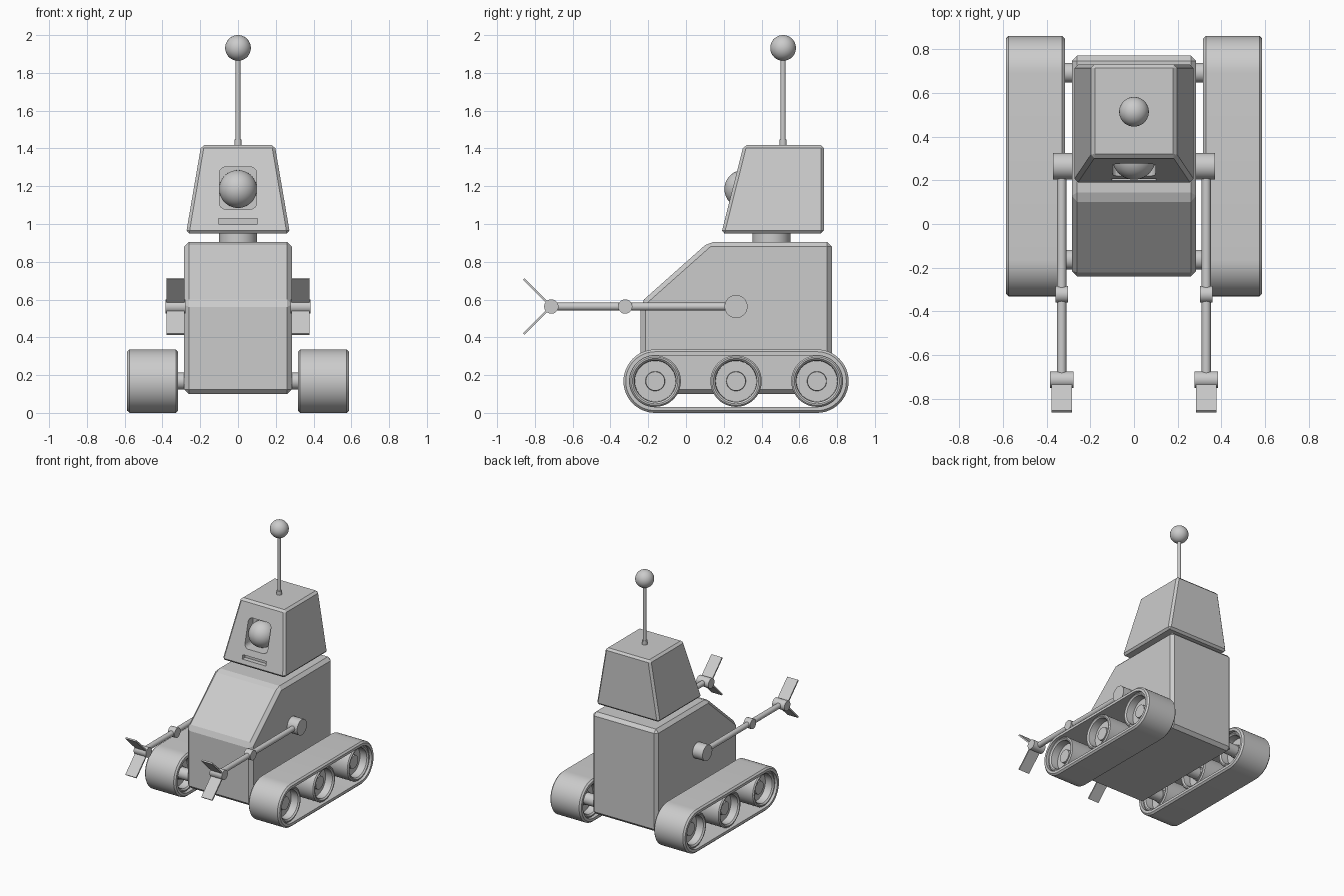
import bpy, bmesh
from math import pi, cos, sin, radians
from mathutils import Matrix, Vector

if "Cube" in bpy.data.objects:
    bpy.data.objects.remove(bpy.data.objects["Cube"])


def finish(name, bm, smooth=True):
    bmesh.ops.recalc_face_normals(bm, faces=bm.faces)
    me = bpy.data.meshes.new(name)
    bm.to_mesh(me)
    bm.free()
    ob = bpy.data.objects.new(name, me)
    bpy.context.collection.objects.link(ob)
    bpy.ops.object.select_all(action='DESELECT')
    bpy.context.view_layer.objects.active = ob
    ob.select_set(True)
    if smooth:
        bpy.ops.object.shade_smooth_by_angle(angle=radians(35))
    return ob


def sweep(name, section, loc, half=0, segs=48, closed=False):
    """Turn (x, radius) points about an x axis; half > 0 stretches it into a belt loop."""
    bm = bmesh.new()
    path = []
    for i in range(segs + 1 if not half else segs + 2):
        if half:
            j = i if i <= segs // 2 else i - 1
            c = half if i <= segs // 2 else -half
        else:
            j, c = i, 0
            if i == segs:
                break
        a = -pi / 2 + 2 * pi * j / segs
        path.append((c, cos(a), sin(a)))
    rings = [[bm.verts.new(Vector(loc) + Vector((x, c + r * u, r * v))) for c, u, v in path]
             for x, r in section]
    n = len(path)
    for k in range(len(rings) if closed else len(rings) - 1):
        p, q = rings[k], rings[(k + 1) % len(rings)]
        for i in range(n):
            bm.faces.new((p[i], p[(i + 1) % n], q[(i + 1) % n], q[i]))
    if not closed:
        bm.faces.new(rings[0])
        bm.faces.new(rings[-1])
    return finish(name, bm)


def rod(name, a, b, r, segs=32):
    a, b = Vector(a), Vector(b)
    d = b - a
    m = Matrix.Translation((a + b) / 2) @ d.to_track_quat('Z', 'Y').to_matrix().to_4x4()
    bm = bmesh.new()
    bmesh.ops.create_cone(bm, cap_ends=True, segments=segs, radius1=r, radius2=r,
                          depth=d.length, matrix=m)
    return finish(name, bm)


def ball(name, loc, r):
    bm = bmesh.new()
    bmesh.ops.create_uvsphere(bm, u_segments=40, v_segments=24, radius=r,
                              matrix=Matrix.Translation(loc))
    return finish(name, bm)


def loft(name, p, q, bevel=0):
    """Solid between two matching outlines, with chamfered edges."""
    bm = bmesh.new()
    a = [bm.verts.new(v) for v in p]
    b = [bm.verts.new(v) for v in q]
    bm.faces.new(a)
    bm.faces.new(b)
    for i in range(len(a)):
        j = (i + 1) % len(a)
        bm.faces.new((a[i], a[j], b[j], b[i]))
    bmesh.ops.recalc_face_normals(bm, faces=bm.faces)
    if bevel:
        bmesh.ops.bevel(bm, geom=bm.edges[:], offset=bevel, segments=1,
                        affect='EDGES', profile=0.5)
    return finish(name, bm, smooth=False)


def cut(target, cutter):
    mod = target.modifiers.new("cut", 'BOOLEAN')
    mod.object = cutter
    mod.operation = 'DIFFERENCE'
    mod.solver = 'EXACT'
    bpy.context.view_layer.objects.active = target
    bpy.ops.object.modifier_apply(modifier=mod.name)
    bpy.data.objects.remove(cutter)


def rounded_rect(hx, z0, z1, r, y):
    pts = []
    for cx, cz, a0 in ((hx - r, z1 - r, 0), (r - hx, z1 - r, 90),
                       (r - hx, z0 + r, 180), (hx - r, z0 + r, 270)):
        for k in range(7):
            a = radians(a0 + 15 * k)
            pts.append((cx + r * cos(a), y, cz + r * sin(a)))
    return pts


# Body with sloped chest
side = [(-0.24, 0.10), (0.772, 0.10), (0.772, 0.905), (0.12, 0.905), (-0.24, 0.585)]
loft("body", [(-0.285, y, z) for y, z in side], [(0.285, y, z) for y, z in side], 0.025)

# Neck
rod("neck", (0, 0.452, 0.88), (0, 0.452, 0.98), 0.1, 48)

# Tapered head with eye window and mouth slot
head = loft("head",
            [(-0.275, 0.187, 0.95), (0.275, 0.187, 0.95), (0.275, 0.73, 0.95), (-0.275, 0.73, 0.95)],
            [(-0.195, 0.305, 1.417), (0.195, 0.305, 1.417), (0.195, 0.73, 1.417), (-0.195, 0.73, 1.417)],
            0.016)
cut(head, loft("window_cutter", rounded_rect(0.099, 1.078, 1.302, 0.035, 0.1),
               rounded_rect(0.099, 1.078, 1.302, 0.035, 0.33)))
cut(head, loft("mouth_cutter", rounded_rect(0.103, 0.998, 1.03, 0.003, 0.1),
               rounded_rect(0.103, 0.998, 1.03, 0.003, 0.235)))
ball("eye", (0, 0.303, 1.185), 0.1)

# Antenna
rod("antenna_base", (0, 0.514, 1.41), (0, 0.514, 1.448), 0.019)
rod("antenna_rod", (0, 0.514, 1.44), (0, 0.514, 1.9), 0.013)
ball("antenna_ball", (0, 0.514, 1.932), 0.068)

# Cross-sections of belt and dished wheel as (x, radius)
W, RO, RI, C = 0.135, 0.168, 0.136, 0.012
belt = [(-W, RI), (-W, RO - C), (-W + C, RO), (W - C, RO), (W, RO - C), (W, RI)]
half_wheel = [(0.075, 0.05), (0.05, 0.052), (0.05, 0.108), (0.108, 0.11), (0.118, 0.12), (0.118, 0.128), (0.11, 0.136)]
wheel = [(-x, r) for x, r in half_wheel] + half_wheel[::-1]

# Running gear and arms on both sides
AY, AZ = 0.265, 0.563
for s, side_name in ((-1, "left"), (1, "right")):
    sweep(side_name + "_track", belt, (s * 0.452, AY, 0.168), half=0.428, closed=True)
    for i in range(3):
        y = AY + 0.428 * (i - 1)
        sweep(f"{side_name}_wheel_{i + 1}", wheel, (s * 0.452, y, 0.168))
        rod(f"{side_name}_axle_{i + 1}", (s * 0.25, y, 0.168), (s * 0.43, y, 0.168), 0.045)

    x = s * 0.331
    rod(side_name + "_shoulder", (s * 0.27, AY, AZ), (s * 0.372, AY, AZ), 0.061)
    rod(side_name + "_upper_arm", (x, AY, AZ), (x, -0.322, AZ), 0.021)
    rod(side_name + "_elbow", (x - 0.029, -0.322, AZ), (x + 0.029, -0.322, AZ), 0.038)
    rod(side_name + "_forearm", (x, -0.322, AZ), (x, -0.713, AZ), 0.021)
    rod(side_name + "_wrist", (x - 0.053, -0.713, AZ), (x + 0.053, -0.713, AZ), 0.038)
    for t, n in ((1, "upper"), (-1, "lower")):
        prof = [(-0.709, 0.004), (-0.717, -0.004), (-0.863, 0.142), (-0.855, 0.15)]
        loft(f"{side_name}_{n}_finger",
             [(x - 0.047, y, AZ + t * z) for y, z in prof],
             [(x + 0.047, y, AZ + t * z) for y, z in prof])
